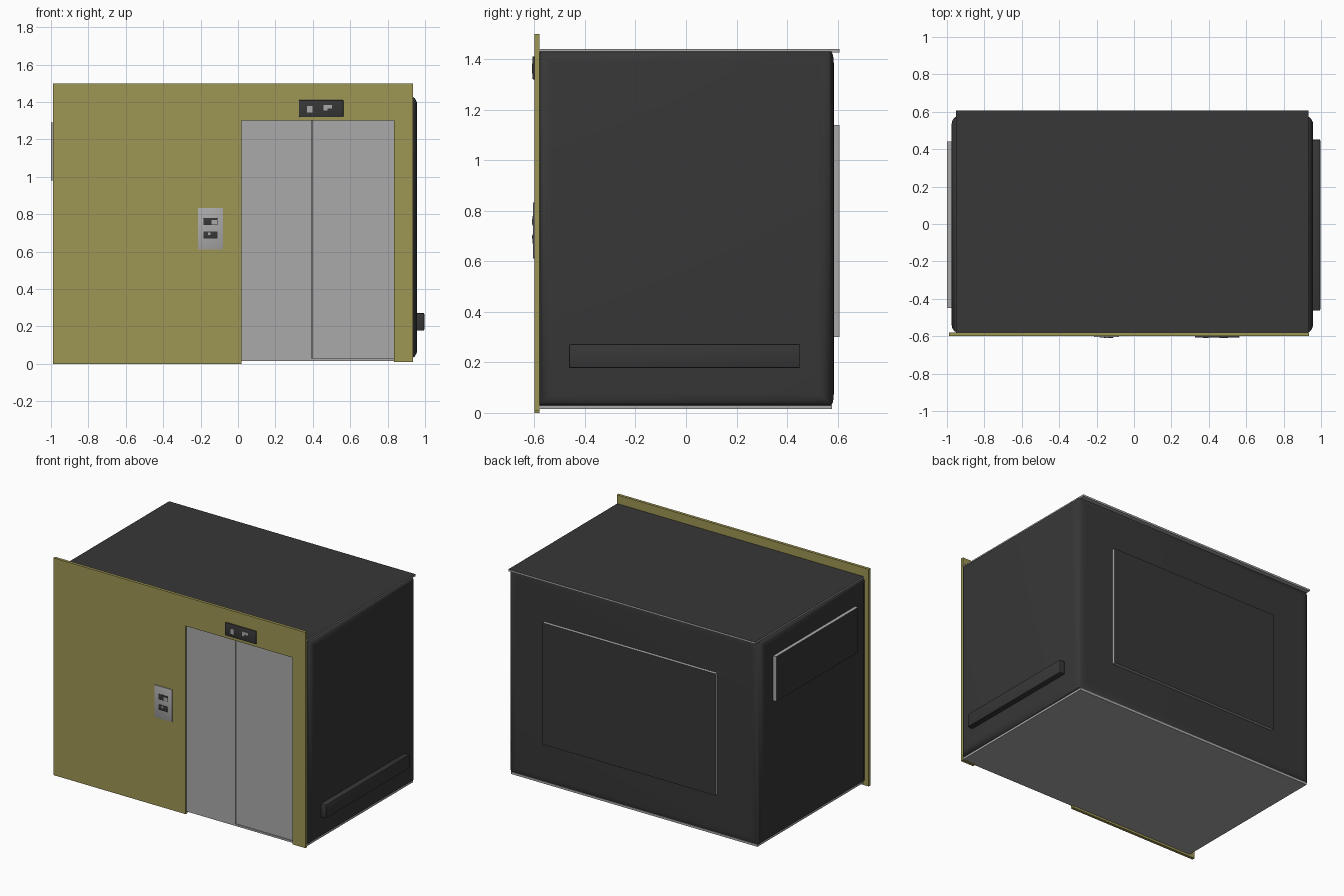
import bpy, bmesh, math
from mathutils import Vector

if "Cube" in bpy.data.objects:
    bpy.data.objects.remove(bpy.data.objects["Cube"])


def mat(name, r, g, b):
    m = bpy.data.materials.new(name)
    m.diffuse_color = (r, g, b, 1)
    m.use_nodes = True
    m.node_tree.nodes["Principled BSDF"].inputs["Base Color"].default_value = m.diffuse_color
    return m


OLIVE = mat("olive", 0.34, 0.305, 0.088)
GREY = mat("grey", 0.40, 0.40, 0.40)
DARK = mat("charcoal", 0.038, 0.038, 0.038)
BLACK = mat("black", 0.012, 0.012, 0.012)


def finish(bm, name, mats, smooth=None):
    bmesh.ops.recalc_face_normals(bm, faces=bm.faces)
    me = bpy.data.meshes.new(name)
    bm.to_mesh(me)
    bm.free()
    for m in mats:
        me.materials.append(m)
    ob = bpy.data.objects.new(name, me)
    bpy.context.collection.objects.link(ob)
    if smooth:
        bpy.ops.object.select_all(action='DESELECT')
        ob.select_set(True)
        bpy.context.view_layer.objects.active = ob
        bpy.ops.object.shade_smooth_by_angle(angle=math.radians(smooth))
    return ob


def cube(x, y, z):
    bm = bmesh.new()
    bmesh.ops.create_cube(bm, size=1)
    for v in bm.verts:
        v.co = Vector([lo + (c + 0.5) * (hi - lo) for c, (lo, hi) in zip(v.co, (x, y, z))])
    return bm


def box(name, x, y, z, m, bevel=0, face=None, face_mat=None):
    """Box from ranges; faces pointing along `face` get face_mat."""
    bm = cube(x, y, z)
    if bevel:
        bmesh.ops.bevel(bm, geom=bm.edges[:], offset=bevel, segments=2, affect='EDGES', profile=0.5)
    bm.normal_update()
    if face:
        for f in bm.faces:
            if f.normal.dot(Vector(face)) > 0.9:
                f.material_index = 1
    return finish(bm, name, [m, face_mat or m], 35 if bevel else None)


# cabin shell with softly pillowed side and back walls
bm = cube((-0.95, 0.932), (-0.58, 0.575), (0.03, 1.43))
bm.normal_update()
for axis, depth in (((1, 0, 0), 0.026), ((-1, 0, 0), 0.026), ((0, 1, 0), 0.01)):
    f = next(f for f in bm.faces if f.normal.dot(Vector(axis)) > 0.99)
    for width, part in ((0.015, 0.55), (0.025, 0.35), (0.03, 0.1)):
        bmesh.ops.inset_individual(bm, faces=[f], thickness=width, depth=depth * part)
finish(bm, "cabin_shell", [DARK], 45)

# floor and roof slabs
box("floor", (-0.95, 0.932), (-0.58, 0.578), (0.015, 0.03), GREY)
box("roof", (-0.952, 0.932), (-0.58, 0.608), (1.427, 1.44), GREY, 0, (0, 0, 1), DARK)

# front wall with the door opening
outline = [(-0.99, 0), (0.02, 0), (0.02, 1.3), (0.835, 1.3),
           (0.835, 0.01), (0.935, 0.01), (0.935, 1.5), (-0.99, 1.5)]
bm = bmesh.new()
f = bm.faces.new([bm.verts.new((x, -0.6, z)) for x, z in outline])
r = bmesh.ops.extrude_face_region(bm, geom=[f])
bmesh.ops.translate(bm, vec=(0, 0.02, 0), verts=[v for v in r["geom"] if isinstance(v, bmesh.types.BMVert)])
finish(bm, "front_wall", [OLIVE])

# sliding doors and sill
box("left_door", (0.02, 0.393), (-0.59, -0.575), (0.015, 1.3), GREY)
box("right_door", (0.398, 0.835), (-0.588, -0.575), (0.03, 1.3), GREY)
box("door_gap", (0.393, 0.398), (-0.583, -0.575), (0.03, 1.3), BLACK)
box("door_sill", (0.393, 0.835), (-0.59, -0.575), (0.015, 0.028), GREY)

# call panel with two buttons
box("call_panel", (-0.215, -0.08), (-0.605, -0.598), (0.61, 0.833), GREY, 0.002)
for i, z in enumerate((0.67, 0.742)):
    box(f"call_button_{i}", (-0.184, -0.11), (-0.608, -0.603), (z, z + 0.037), DARK, 0.002)
box("button_inset_upper", (-0.143, -0.113), (-0.609, -0.607), (0.745, 0.768), GREY)
box("button_inset_lower", (-0.16, -0.148), (-0.609, -0.607), (0.69, 0.702), GREY)

# floor indicator above the doors
box("indicator", (0.325, 0.563), (-0.608, -0.598), (1.32, 1.41), DARK, 0.003)
for i, (x, z, w, h) in enumerate(((0.368, 1.343, 0.03, 0.035), (0.458, 1.365, 0.045, 0.018),
                                  (0.458, 1.353, 0.02, 0.012))):
    box(f"indicator_mark_{i}", (x, x + w), (-0.6095, -0.607), (z, z + h), GREY)

# raised plates on the outside walls
box("back_plate", (-0.65, 0.67), (0.57, 0.607), (0.30, 1.14), GREY, 0, (0, 1, 0), DARK)
box("left_plate", (-1.0, -0.96), (-0.45, 0.442), (0.98, 1.29), GREY, 0, (-1, 0, 0), DARK)
box("right_rail", (0.95, 0.996), (-0.463, 0.452), (0.177, 0.272), DARK, 0.006)
